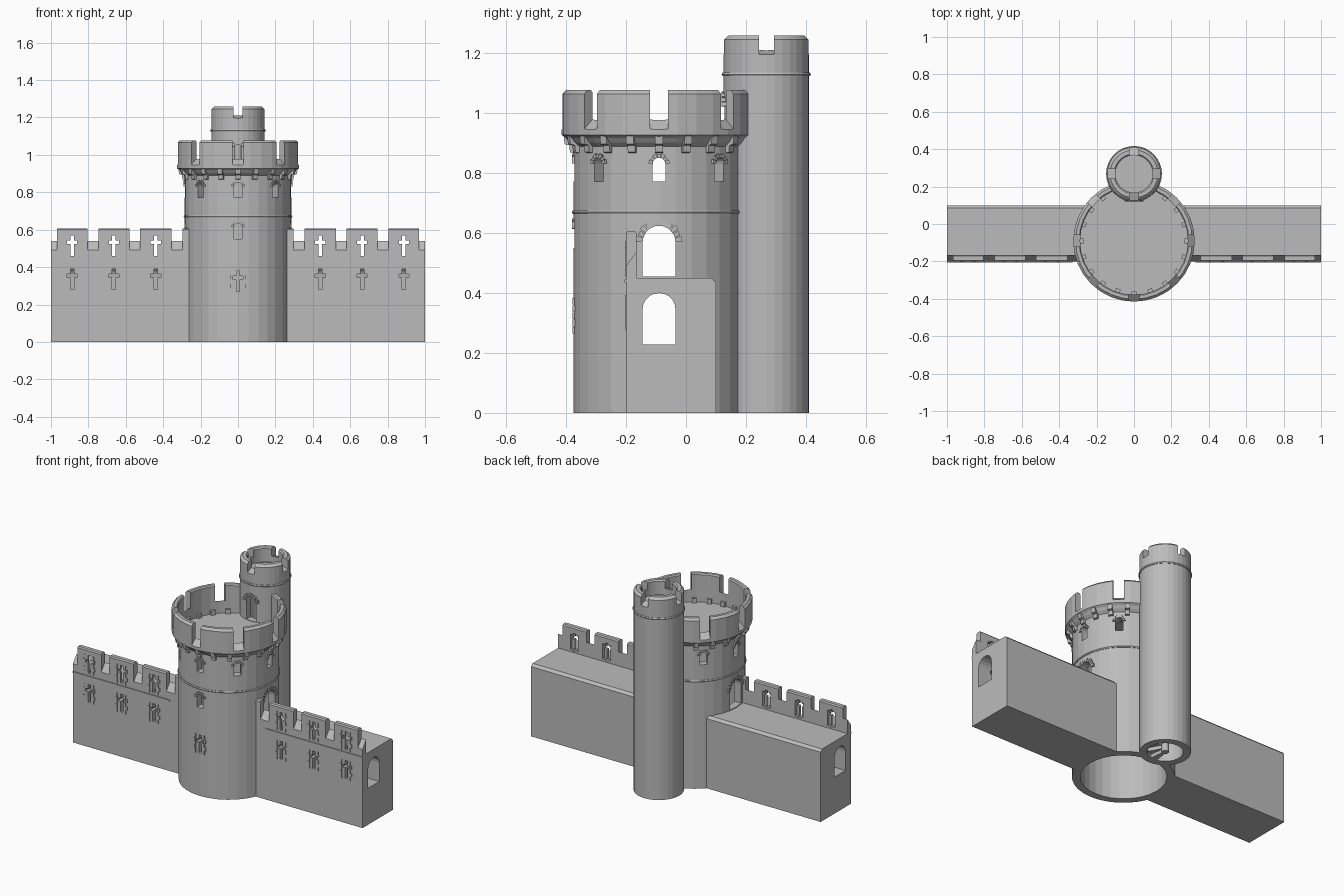
import bpy
import bmesh
from math import pi, sin, cos, radians
from mathutils import Matrix, Vector

if "Cube" in bpy.data.objects:
    bpy.data.objects.remove(bpy.data.objects["Cube"])

stone = bpy.data.materials.new("stone_grey")
stone.use_nodes = True
stone.diffuse_color = (0.5, 0.5, 0.5, 1)
stone.node_tree.nodes["Principled BSDF"].inputs["Base Color"].default_value = (0.5, 0.5, 0.5, 1)

KEEP = (0, -0.09, 0)      # main tower axis
TURRET = (0, 0.268, 0)    # stair turret axis
R_KEEP, R_TURRET, SIDES = 0.285, 0.143, 32


def frame(origin, degrees=0):
    """Local frame whose -y points outward at the given turn."""
    return Matrix.Translation(origin) @ Matrix.Rotation(radians(degrees), 4, 'Z')


def prism(bm, pts, a, b, m=Matrix(), along='Y'):
    """Extrude a closed outline from a to b along local Y (pts x,z) or X (pts y,z)."""
    def place(p, d):
        return m @ Vector((p[0], d, p[1]) if along == 'Y' else (d, p[0], p[1]))
    ends = [[bm.verts.new(place(p, d)) for p in pts] for d in (a, b)]
    n = len(pts)
    bm.faces.new(ends[0])
    bm.faces.new(ends[1][::-1])
    for i in range(n):
        j = (i + 1) % n
        bm.faces.new((ends[0][i], ends[1][i], ends[1][j], ends[0][j]))


def rect(x0, x1, z0, z1):
    return [(x0, z0), (x1, z0), (x1, z1), (x0, z1)]


def arch(width, z0, z1):
    r = width / 2
    return [(-r, z0), (r, z0)] + [(r * cos(pi * i / 10), z1 - r + r * sin(pi * i / 10)) for i in range(11)]


def cross(x, z):
    """Outline of a cross-shaped arrow slit."""
    t, w, h, up = 0.009, 0.027, 0.055, 0.018
    right = [(t, -h), (t, up - t), (w, up - t), (w, up + t), (t, up + t), (t, h)]
    outline = right + [(-px, pz) for px, pz in reversed(right)]
    return [(x + px, z + pz) for px, pz in outline]


def lathe(bm, pts, origin, closed=True):
    vs = [bm.verts.new(Vector((p[0], 0, p[1])) + Vector(origin)) for p in pts]
    es = [bm.edges.new(pair) for pair in zip(vs, vs[1:])]
    if closed:
        es.append(bm.edges.new((vs[-1], vs[0])))
    bmesh.ops.spin(bm, geom=vs + es, cent=origin, axis=(0, 0, 1), angle=2 * pi, steps=SIDES)
    bmesh.ops.remove_doubles(bm, verts=bm.verts[:], dist=1e-5)


def drum(bm, origin, r, z0, z1):
    lathe(bm, [(0, z0), (r, z0), (r, z1), (0, z1)], origin, closed=False)


def finish(bm, name):
    bmesh.ops.recalc_face_normals(bm, faces=bm.faces[:])
    mesh = bpy.data.meshes.new(name)
    bm.to_mesh(mesh)
    bm.free()
    mesh.materials.append(stone)
    ob = bpy.data.objects.new(name, mesh)
    bpy.context.scene.collection.objects.link(ob)
    return ob


def carve(ob, bm):
    """Subtract the cutter solids and bake the result."""
    cutter = finish(bm, "cutter")
    cutter.hide_render = True
    mod = ob.modifiers.new("openings", 'BOOLEAN')
    mod.operation, mod.object, mod.solver, mod.use_self = 'DIFFERENCE', cutter, 'EXACT', True
    deps = bpy.context.evaluated_depsgraph_get()
    baked = bpy.data.meshes.new_from_object(ob.evaluated_get(deps))
    ob.modifiers.clear()
    ob.data = baked
    baked.name = ob.name
    bpy.data.objects.remove(cutter)


def hood(bm, m, r, z, surface, count, depth):
    """Ring of arch stones round the top of an opening."""
    step = pi / count
    for i in range(count):
        a0, a1 = i * step + 0.03, (i + 1) * step - 0.03
        outer = r + depth + (0.004 if i % 2 == 0 else 0)
        pts = [(q * cos(a), z + q * sin(a)) for q, a in ((r, a0), (outer, a0), (outer, a1), (r, a1))]
        prism(bm, pts, -surface - 0.006, -surface + 0.025, m)


def quoins(bm, x, z, face, m=Matrix()):
    """Alternating dressed stones beside a slit, slightly proud of the wall."""
    for s in (-1, 1):
        for i in range(5):
            reach = 0.04 if i % 2 else 0.031
            low = z - 0.06 + i * 0.024
            a, b = sorted((x + s * 0.028, x + s * reach))
            prism(bm, rect(a, b, low, low + 0.022), face - 0.004, face + 0.01, m)


# Main tower: hollow shell, roof deck and flared parapet in one profile
bm = bmesh.new()
lathe(bm, [(0, 0.9), (0.288, 0.9), (0.288, 1.07), (0.294, 1.078), (0.312, 1.078), (0.325, 1.065),
           (0.325, 0.928), (0.312, 0.918), (0.3, 0.903), (R_KEEP, 0.89), (R_KEEP, 0),
           (0.24, 0), (0.24, 0.87), (0, 0.87)], KEEP, closed=False)
keep = finish(bm, "main_tower")
cut = bmesh.new()
drum(cut, TURRET, 0.12, -0.1, 1.2)
for i in range(8):
    if i == 4:
        continue
    m = frame(KEEP, 45 * i)
    prism(cut, [(-0.345, 0.928), (-0.27, 0.992), (-0.27, 1.2), (-0.345, 1.2)], -0.03, 0.03, m, 'X')
    prism(cut, arch(0.042, 0.772, 0.852), -0.35, -0.2, m)
for turn in (-90, 90):
    prism(cut, arch(0.11, 0.455, 0.625), -0.35, -0.2, frame(KEEP, turn))
    prism(cut, arch(0.11, 0.228, 0.4), -0.35, -0.2, frame(KEEP, turn))
prism(cut, arch(0.042, 0.55, 0.635), -0.35, -0.2, frame(KEEP))
prism(cut, cross(0, 0.325), -0.35, -0.2, frame(KEEP))
carve(keep, cut)

# Arch stones and slit stones of the tower
bm = bmesh.new()
for i in range(8):
    if i != 4:
        hood(bm, frame(KEEP, 45 * i), 0.021, 0.831, R_KEEP, 7, 0.011)
hood(bm, frame(KEEP), 0.021, 0.614, R_KEEP, 7, 0.011)
for turn in (-90, 90):
    hood(bm, frame(KEEP, turn), 0.055, 0.57, R_KEEP - 0.005, 11, 0.019)
quoins(bm, 0, 0.325, -R_KEEP, frame(KEEP))
finish(bm, "tower_arch_stones")

# Corbels under the parapet, leaving out those inside the turret
bm = bmesh.new()
for i in range(20):
    if abs(i - 10) > 1:
        prism(bm, [(-0.27, 0.865), (-0.297, 0.87), (-0.3, 0.893), (-0.315, 0.897), (-0.319, 0.928),
                   (-0.27, 0.928)], -0.013, 0.013, frame(KEEP, 18 * i), 'X')
finish(bm, "corbels")

# Thin string courses round both towers
for name, origin, r, z in (("tower_band", KEEP, R_KEEP, 0.67), ("turret_band", TURRET, R_TURRET, 1.13)):
    bm = bmesh.new()
    lathe(bm, [(r - 0.01, z - 0.006), (r + 0.003, z - 0.006), (r + 0.006, z), (r + 0.003, z + 0.006),
               (r - 0.01, z + 0.006)], origin)
    finish(bm, name)

# Stair turret
bm = bmesh.new()
lathe(bm, [(0, 1.17), (0.1, 1.17), (0.1, 1.252), (0.107, 1.26), (0.128, 1.26), (R_TURRET, 1.246),
           (R_TURRET, 0), (0.1, 0), (0.1, 1.14), (0, 1.14)], TURRET, closed=False)
turret = finish(bm, "stair_turret")
cut = bmesh.new()
for i in range(4):
    prism(cut, [(-0.16, 1.19), (-0.08, 1.217), (-0.08, 1.4), (-0.16, 1.4)], -0.025, 0.025,
          frame(TURRET, 90 * i), 'X')
prism(cut, arch(0.066, 0.902, 1.055), -0.17, -0.05, frame(TURRET))
carve(turret, cut)
bm = bmesh.new()
hood(bm, frame(TURRET), 0.033, 1.022, R_TURRET, 9, 0.015)
finish(bm, "turret_door_stones")

# Spiral stair round a central post
bm = bmesh.new()
drum(bm, TURRET, 0.02, 0, 1.145)
for i in range(40):
    z = 0.022 * i
    prism(bm, [(-0.01, -0.1), (0.01, -0.1), (0.02, -0.1), (0.008, 0), (-0.008, 0), (-0.02, -0.1)][1:],
          0, 0.022, frame(TURRET, 22.5 * i) @ Matrix.Translation((0, 0, z)) @ Matrix(
              ((1, 0, 0, 0), (0, 0, 1, 0), (0, 1, 0, 0), (0, 0, 0, 1))))
finish(bm, "spiral_stair")

# Curtain walls with passage, battlements and arrow slits
for side, label in ((1, "left"), (-1, "right")):
    bm = bmesh.new()
    prism(bm, [(-0.2, 0), (0.1, 0), (0.1, 0.435), (0.085, 0.45), (-0.165, 0.45), (-0.165, 0.6),
               (-0.171, 0.607), (-0.194, 0.607), (-0.2, 0.6)], side * 0.1, side, along='X')
    wall = finish(bm, label + "_curtain_wall")
    cut, trim = bmesh.new(), bmesh.new()
    drum(cut, KEEP, 0.262, -0.1, 1)
    prism(cut, arch(0.11, 0.228, 0.4), -1.1, -0.2, frame(KEEP, 90 * side))
    for a, b in ((0.296, 0.355), (0.523, 0.58), (0.746, 0.804), (0.968, 1.05)):
        prism(cut, [(-0.21, 0.478), (-0.155, 0.552), (-0.155, 0.7), (-0.21, 0.7)],
              side * a, side * b, along='X')
    for x in (0.44, 0.664, 0.887):
        x *= side
        prism(cut, cross(x, 0.515), -0.25, -0.15)
        prism(cut, rect(x - 0.027, x + 0.027, 0.465, 0.56), -0.183, -0.155)
        prism(cut, cross(x, 0.335), -0.25, -0.12)
        quoins(trim, x, 0.515, -0.2)
        quoins(trim, x, 0.335, -0.2)
    carve(wall, cut)
    prism(trim, rect(-0.206, -0.19, 0.436, 0.445), side * 0.33, side, along='X')
    finish(trim, label + "_wall_trim")
